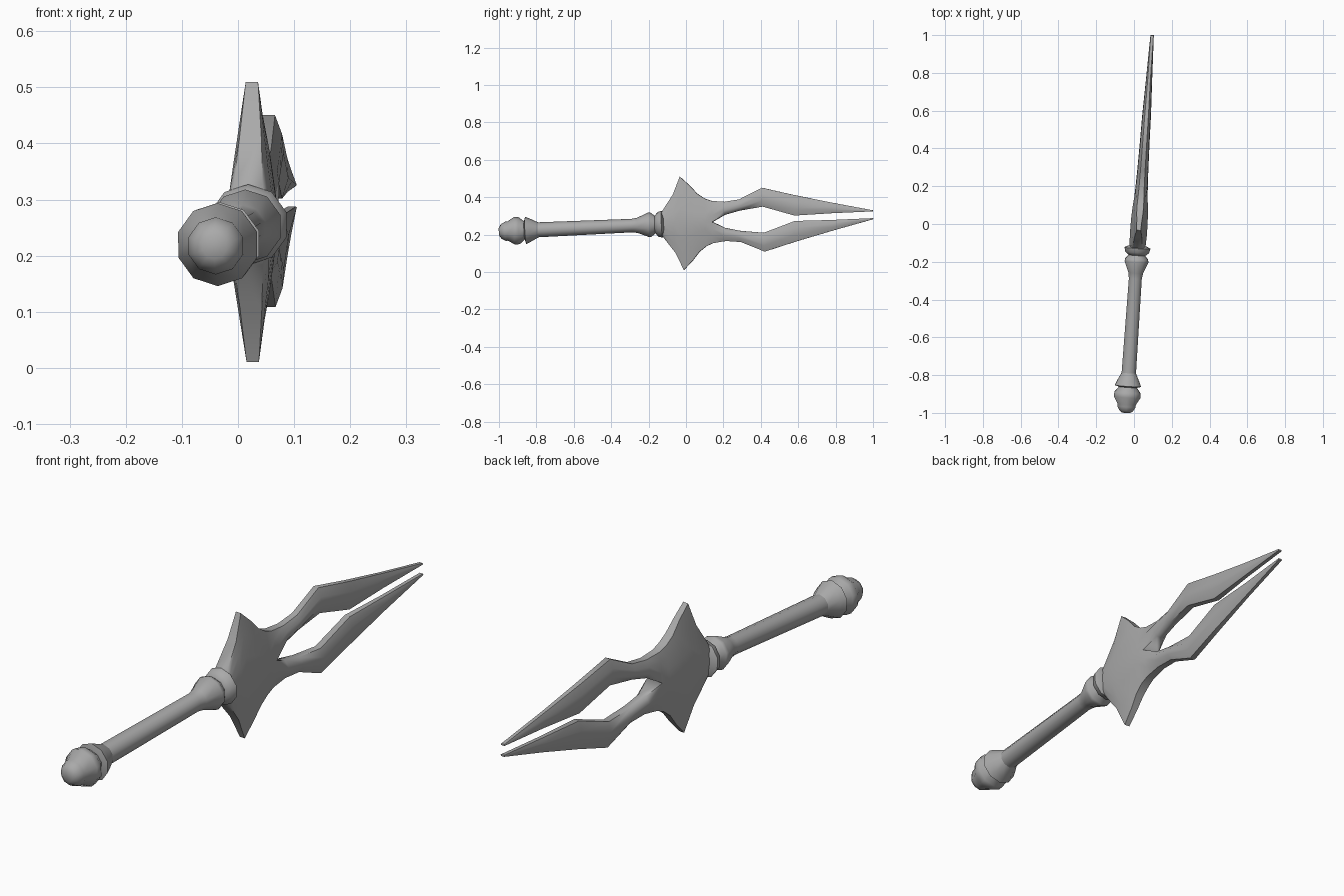
import bpy, bmesh, math
from mathutils import Matrix, Vector

cube = bpy.data.objects.get("Cube")
if cube:
    bpy.data.objects.remove(cube, do_unlink=True)

metal = bpy.data.materials.new("grey metal")
metal.use_nodes = True
GREY = (0.4, 0.4, 0.4, 1)
metal.diffuse_color = GREY
metal.node_tree.nodes["Principled BSDF"].inputs["Base Color"].default_value = GREY

# Tilted frame: local x is thickness, y runs along the weapon, z is up
along = Vector((0.069, 1, 0.045)).normalized()
up = (Vector((0, 0, 1)) - along * along.z).normalized()
side = along.cross(up)
FRAME = Matrix.Translation((0.027, 0, 0.261)) @ Matrix((side, along, up)).transposed().to_4x4()


def finish(bm, name, angle):
    bmesh.ops.recalc_face_normals(bm, faces=bm.faces)
    mesh = bpy.data.meshes.new(name)
    bm.to_mesh(mesh)
    bm.free()
    mesh.materials.append(metal)
    obj = bpy.data.objects.new(name, mesh)
    bpy.context.collection.objects.link(obj)
    obj.matrix_world = FRAME
    bpy.ops.object.select_all(action="DESELECT")
    obj.select_set(True)
    bpy.context.view_layer.objects.active = obj
    bpy.ops.object.shade_smooth_by_angle(angle=math.radians(angle))
    return obj


def lathe(name, profile, sides=10):
    """Turn (position, radius) pairs round the long axis, capped at both ends."""
    bm = bmesh.new()
    turns = [math.tau * (i + 0.5) / sides for i in range(sides)]
    rings = [[bm.verts.new((r * math.cos(a), y, r * math.sin(a))) for a in turns]
             for y, r in profile]
    for a, b in zip(rings, rings[1:]):
        for i in range(sides):
            j = (i + 1) % sides
            bm.faces.new((a[i], a[j], b[j], b[i]))
    bm.faces.new(rings[0])
    bm.faces.new(rings[-1])
    return finish(bm, name, 50)


# Pommel, grip and guard collar
lathe("pommel", [(-1.003, 0.022), (-0.992, 0.038), (-0.97, 0.051), (-0.957, 0.051),
                 (-0.92, 0.074), (-0.895, 0.072), (-0.865, 0.048), (-0.85, 0.046)])
lathe("pommel_collar", [(-0.868, 0.045), (-0.86, 0.073), (-0.835, 0.062), (-0.79, 0.039)])
lathe("grip", [(-0.86, 0.038), (-0.79, 0.04), (-0.29, 0.036), (-0.26, 0.041),
               (-0.2, 0.066), (-0.187, 0.064), (-0.165, 0.046), (-0.155, 0.045)])
lathe("guard_collar", [(-0.168, 0.045), (-0.15, 0.066), (-0.128, 0.072), (-0.117, 0.05)])

# Upper half of the head: (position, inner edge, outer edge, half thickness)
BODY = [(-0.135, 0, 0.05, 0.04), (-0.122, 0, 0.072, 0.042), (-0.063, 0, 0.155, 0.045),
        (-0.022, 0, 0.25, 0.045), (0.03, 0, 0.199, 0.044), (0.067, 0, 0.155, 0.042),
        (0.106, 0, 0.127, 0.039), (0.142, 0, 0.113, 0.035)]
PRONG = [(0.21, 0.035, 0.105, 0.032), (0.29, 0.054, 0.114, 0.029),
         (0.415, 0.07, 0.171, 0.026), (0.583, 0.0145, 0.125, 0.023),
         (0.78, 0.018, 0.076, 0.016), (1.003, 0.018, 0.024, 0.009)]
COLUMNS = [0, 0.33, 0.67, 1]
LENS = [0.5, 1, 0.9, 0.42]


def half_thickness(station, k, z):
    """The body thins towards the spike tips; the prongs are lens shaped."""
    if station in BODY:
        thin = station[3] - 0.135 * z
        return max(thin * (0.8 if k == 3 else 1), 0.011)
    return max(station[3] * LENS[k], 0.007)


bm = bmesh.new()
rows = []
for station in BODY + PRONG:
    y, inner, outer, _ = station
    heights = [inner + (outer - inner) * f for f in COLUMNS]
    rows.append([[bm.verts.new((s * half_thickness(station, k, z), y, z))
                  for k, z in enumerate(heights)] for s in (-1, 1)])
last = len(COLUMNS) - 1
for n, (a, b) in enumerate(zip(rows, rows[1:])):
    for s in (0, 1):
        for k in range(last):
            bm.faces.new((a[s][k], a[s][k + 1], b[s][k + 1], b[s][k]))
    bm.faces.new((a[0][last], a[1][last], b[1][last], b[0][last]))
    if n >= len(BODY) - 1:
        bm.faces.new((a[0][0], a[1][0], b[1][0], b[0][0]))
for end in (rows[0], rows[-1]):
    bm.faces.new(end[0] + end[1][::-1])
head = finish(bm, "star_head_with_prongs", 55)
mirror = head.modifiers.new("lower half", "MIRROR")
mirror.use_axis = (False, False, True)
mirror.use_clip = True
